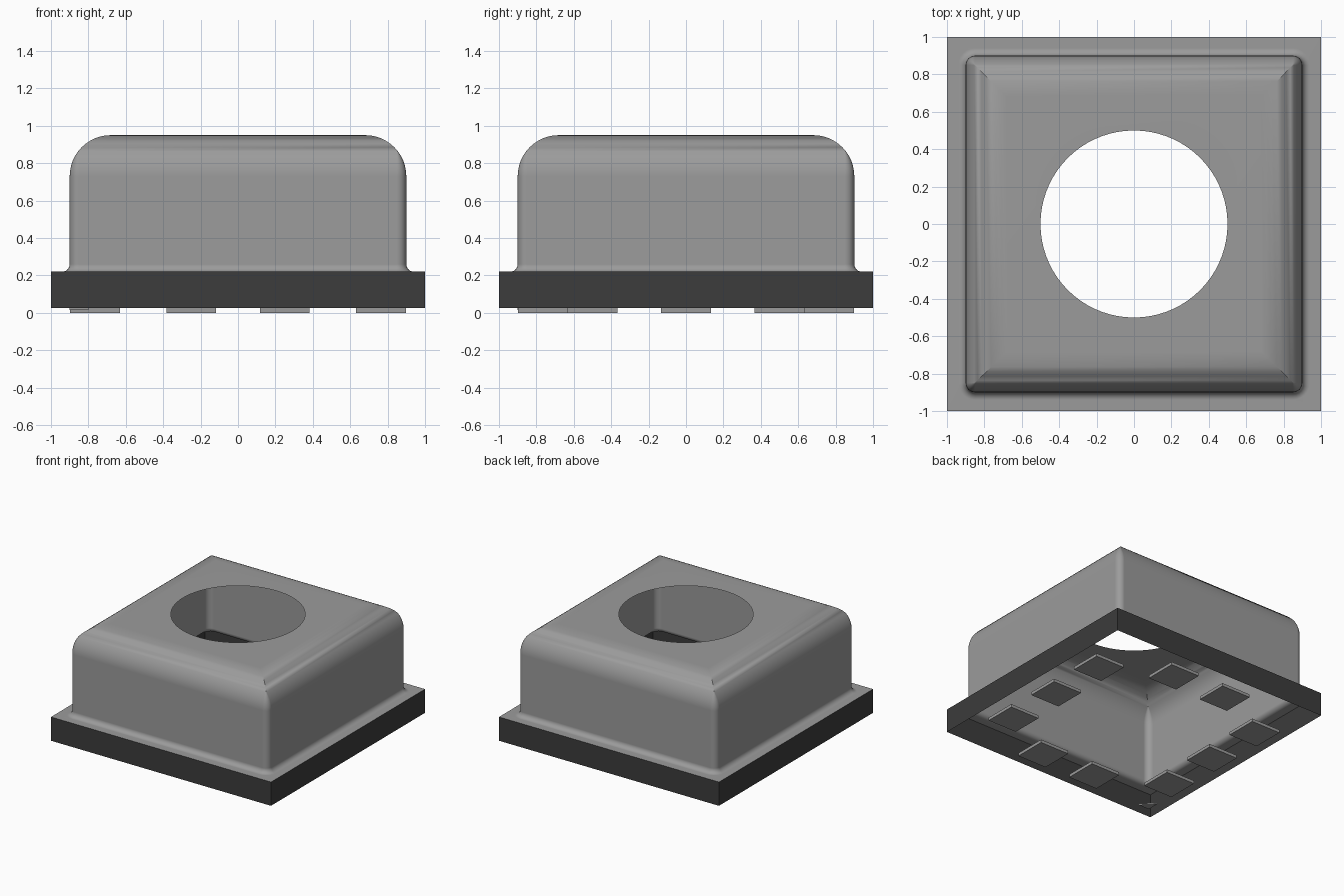
import bpy, bmesh, math

old = bpy.data.objects.get("Cube")
if old:
    bpy.data.objects.remove(old, do_unlink=True)


def material(name, value):
    m = bpy.data.materials.new(name)
    m.use_nodes = True
    col = (value, value, value, 1)
    m.diffuse_color = col
    m.node_tree.nodes["Principled BSDF"].inputs["Base Color"].default_value = col
    return m


grey = material("metal grey", 0.33)
dark = material("dark grey", 0.045)


def finish(bm, name, mat):
    me = bpy.data.meshes.new(name)
    bm.to_mesh(me)
    bm.free()
    me.materials.append(mat)
    ob = bpy.data.objects.new(name, me)
    bpy.context.collection.objects.link(ob)
    return ob


def prism(name, pts, z0, z1, mat):
    bm = bmesh.new()
    face = bm.faces.new([bm.verts.new((x, y, z0)) for x, y in pts])
    ext = bmesh.ops.extrude_face_region(bm, geom=[face])
    for v in ext["geom"]:
        if isinstance(v, bmesh.types.BMVert):
            v.co.z = z1
    bmesh.ops.recalc_face_normals(bm, faces=bm.faces)
    return finish(bm, name, mat)


def ring(bm, half, r, z, n=6):
    """Rounded square loop of vertices."""
    vs = []
    for q in range(4):
        a0 = q * math.pi / 2
        cx = math.copysign(half - r, math.cos(a0 + math.pi / 4))
        cy = math.copysign(half - r, math.sin(a0 + math.pi / 4))
        for i in range(n + 1):
            a = a0 + i / n * math.pi / 2
            vs.append(bm.verts.new((cx + r * math.cos(a), cy + r * math.sin(a), z)))
    return vs


# Cap profile: square flange, small foot fillet, wall, large top round
BASE, TOP, HALF, FOOT, ROUND, CORNER = 0.22, 0.95, 0.9, 0.04, 0.22, 0.05
profile = [(1.0, 0.0, BASE)]
for i in range(7):
    a = i / 6 * math.pi / 2
    out = FOOT * (1 - math.sin(a))
    profile.append((HALF + out, CORNER + out, BASE + FOOT * (1 - math.cos(a))))
for i in range(13):
    a = i / 12 * math.pi / 2
    d = ROUND * (1 - math.cos(a))
    profile.append((HALF - d, max(CORNER - d, 0.0), TOP - ROUND + ROUND * math.sin(a)))

# Thin open cap
bm = bmesh.new()
loops = [ring(bm, *p) for p in profile]
for lo, hi in zip(loops, loops[1:]):
    for i in range(len(lo)):
        j = (i + 1) % len(lo)
        bm.faces.new((lo[i], lo[j], hi[j], hi[i]))
bmesh.ops.remove_doubles(bm, verts=bm.verts, dist=1e-4)
bmesh.ops.dissolve_degenerate(bm, edges=bm.edges, dist=1e-5)

# Flat top with the round opening
rim = [e for e in bm.edges if e.is_boundary and e.verts[0].co.z > TOP - 1e-4]
hole = bmesh.ops.create_circle(bm, cap_ends=False, segments=72, radius=0.5)["verts"]
for v in hole:
    v.co.z = TOP
hole_edges = list({e for v in hole for e in v.link_edges})
bmesh.ops.triangle_fill(bm, edges=rim + hole_edges, use_beauty=True, normal=(0, 0, 1))
bmesh.ops.recalc_face_normals(bm, faces=bm.faces)
top_face = max(bm.faces, key=lambda f: f.calc_center_median().z)
if top_face.normal.z < 0:
    bmesh.ops.reverse_faces(bm, faces=bm.faces)
cap = finish(bm, "cap", grey)
bpy.context.view_layer.objects.active = cap
cap.select_set(True)
bpy.ops.object.shade_smooth_by_angle(angle=math.radians(35))
cap.modifiers.new("Weighted normals", "WEIGHTED_NORMAL").keep_sharp = True

# Open base frame: four thin walls
bm = bmesh.new()
corners = [(-1, -1), (1, -1), (1, 1), (-1, 1)]
lo = [bm.verts.new((x, y, 0.025)) for x, y in corners]
hi = [bm.verts.new((x, y, BASE)) for x, y in corners]
for i in range(4):
    j = (i + 1) % 4
    bm.faces.new((lo[i], lo[j], hi[j], hi[i]))
finish(bm, "base_frame", dark)

# Contact pads around the underside
pads = [("side_pad", s * 0.765, y) for s in (-1, 1) for y in (-0.5, 0, 0.5)]
pads += [("end_pad", x, s * 0.765) for s in (-1, 1) for x in (-0.25, 0.25)]
P = 0.133
for name, x, y in pads:
    prism(name, [(x - P, y - P), (x + P, y - P), (x + P, y + P), (x - P, y + P)],
          0.0, 0.025, grey)

# Corner marker
prism("corner_marker", [(-0.9, -0.9), (-0.8, -0.9), (-0.9, -0.8)], 0.014, 0.025, grey)
